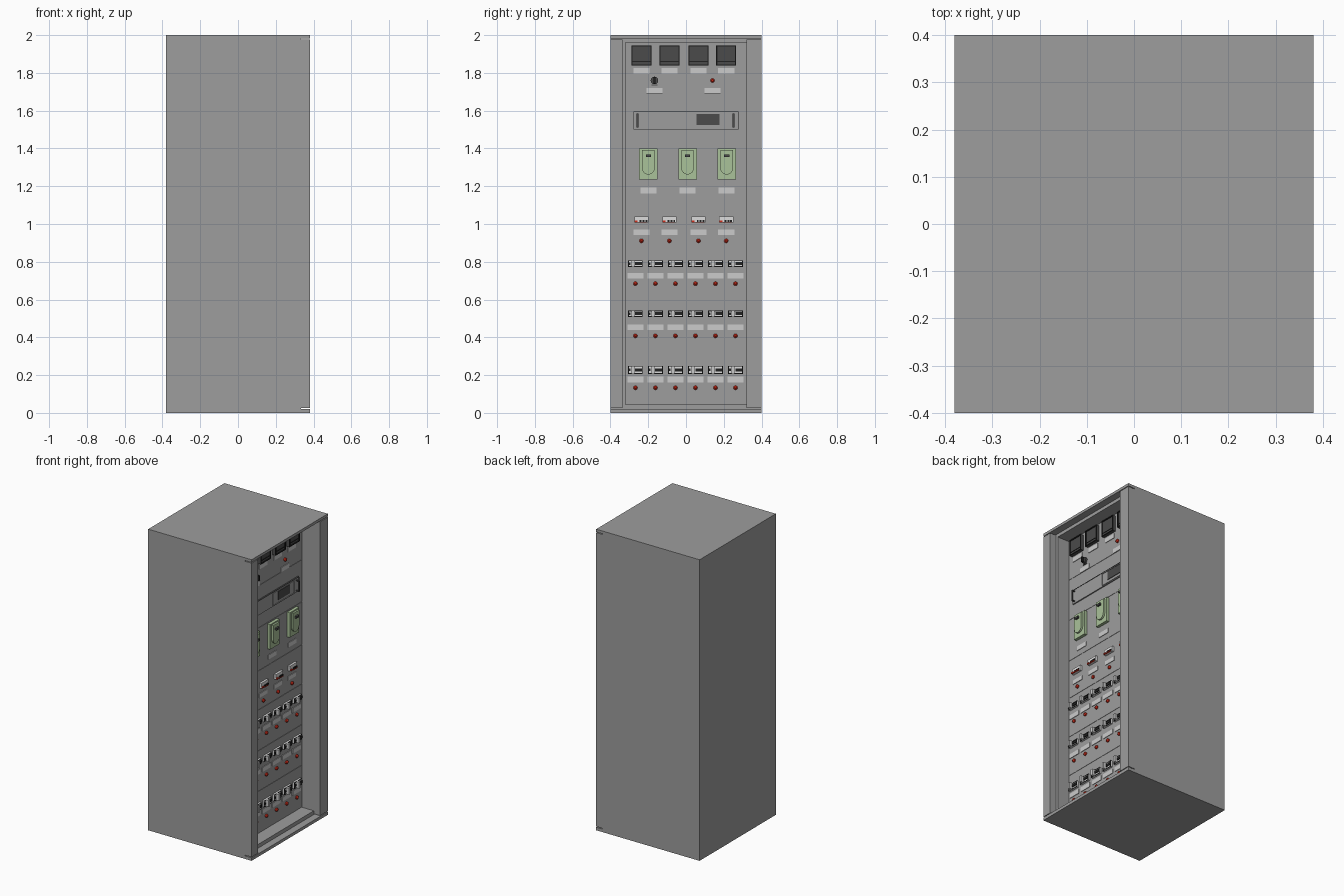
import bpy, bmesh, math
from mathutils import Matrix, Vector

if "Cube" in bpy.data.objects:
    bpy.data.objects.remove(bpy.data.objects["Cube"])


def mat(name, r, g, b):
    m = bpy.data.materials.new(name)
    m.diffuse_color = (r, g, b, 1)
    m.use_nodes = True
    m.node_tree.nodes["Principled BSDF"].inputs["Base Color"].default_value = m.diffuse_color
    return m


GREY = mat("cabinet grey", .34, .34, .34)
LABEL = mat("label grey", .60, .60, .60)
DARK = mat("dark grey", .07, .07, .07)
BLACK = mat("black", .015, .015, .015)
GREEN = mat("pale green", .40, .54, .32)
WHITE = mat("off white", .72, .72, .72)
RED = mat("signal red", .65, .025, .01)

FACE = .245                                   # plane of the instrument panel


class Part:
    """Collects boxes and discs into one mesh object of one colour."""

    def __init__(self, name, material):
        self.name, self.material, self.bm = name, material, bmesh.new()

    def box(self, x0, x1, y0, y1, z0, z1):
        m = Matrix.Translation(((x0 + x1) / 2, (y0 + y1) / 2, (z0 + z1) / 2))
        m = m @ Matrix.Diagonal((x1 - x0, y1 - y0, z1 - z0, 1))
        bmesh.ops.create_cube(self.bm, size=1, matrix=m)

    def plate(self, y, z, w, h, t, base=0):
        """Box standing on the panel, centred at y, z."""
        self.box(FACE + base, FACE + base + t, y - w / 2, y + w / 2, z - h / 2, z + h / 2)

    def disc(self, y, z, r, t, base=0, r2=None, n=16):
        m = Matrix.Translation((FACE + base + t / 2, y, z)) @ Matrix.Rotation(math.pi / 2, 4, 'Y')
        bmesh.ops.create_cone(self.bm, cap_ends=True, segments=n, radius1=r,
                              radius2=r if r2 is None else r2, depth=t, matrix=m)

    def frame(self, y, z, w, h, b, t, base=0):
        """Rectangular rim of border b."""
        for s in (-1, 1):
            self.plate(y, z + s * (h - b) / 2, w, b, t, base)
            self.plate(y + s * (w - b) / 2, z, b, h - 2 * b, t, base)

    def done(self):
        me = bpy.data.meshes.new(self.name)
        self.bm.to_mesh(me)
        self.bm.free()
        me.materials.append(self.material)
        ob = bpy.data.objects.new(self.name, me)
        bpy.context.collection.objects.link(ob)
        return ob


# Cabinet shell: solid rear body, recess walls, end plates and front posts
body = Part("cabinet_body", GREY)
body.box(-.38, FACE - .004, -.4, .4, 0, 2)
body.done()
walls = Part("recess_walls", GREY)
walls.box(FACE - .004, .333, -.4, -.32, 0, 2)
walls.box(FACE - .004, .333, .32, .4, 0, 2)
walls.box(FACE - .004, .333, -.32, .32, 0, .045)
walls.box(FACE - .004, .333, -.32, .32, 1.96, 2)
walls.done()
ends = Part("front_end_plates", GREY)
ends.box(.333, .38, -.4, .4, 0, .02)
ends.box(.333, .38, -.4, .4, 1.982, 2)
ends.done()
posts = Part("front_posts", GREY)
posts.box(.333, .38, -.4, -.335, .025, 1.977)
posts.box(.333, .38, .32, .4, .025, 1.977)
posts.done()

# Instrument panel split by narrow seams
panel = Part("instrument_panels", GREY)
seams = [.045, .325, .595, .865, 1.125, 1.41, 1.69, 1.96]
for a, b in zip(seams, seams[1:]):
    panel.box(FACE - .004, FACE, -.32, .32, a + .001, b - .001)
panel.done()

Y4 = [-.236, -.088, .066, .213]
Y6 = [-.268 + .106 * i for i in range(6)]
Y3 = [-.199, .008, .215]
ROWS = [(.79, .726, .684), (.525, .454, .408), (.228, .177, .133)]

# Label plates
labels = Part("label_plates", LABEL)
for y in Y4:
    labels.plate(y, 1.812, .085, .03, .004)
    labels.plate(y, .957, .085, .028, .004)
for y in (-.167, .14):
    labels.plate(y, 1.706, .085, .03, .004)
for y in Y3:
    labels.plate(y, 1.177, .085, .03, .004)
for _, zl, _ in ROWS:
    for y in Y6:
        labels.plate(y, zl, .085, .03, .004)
labels.done()

# Red signal lamps
lamps = Part("signal_lamps", RED)
spots = [(.14, 1.76)] + [(y, .911) for y in Y4] + [(y, r[2]) for r in ROWS for y in Y6]
for y, z in spots:
    lamps.disc(y, z, .011, .008)
    lamps.disc(y, z, .011, .006, .008, .005)
lamps.done()

# Square meters with raised rim and lower strip
meters = Part("meter_housings", DARK)
rims = Part("meter_rims", BLACK)
for y in Y4:
    meters.plate(y, 1.892, .106, .106, .018)
    rims.frame(y, 1.892, .106, .106, .006, .005, .018)
    rims.plate(y, 1.86, .094, .004, .003, .018)
meters.done()
rims.done()

# Rotary selector switch
knob = Part("selector_switch", DARK)
knob.disc(-.167, 1.76, .02, .012, 0, n=24)
knob.plate(-.167, 1.735, .03, .005, .006)
knob.done()
grip = Part("selector_grip", BLACK)
grip.plate(-.167, 1.76, .010, .034, .018, .012)
grip.done()

# Rack unit with display and two grab handles
unit = Part("rack_unit", GREY)
unit.plate(0, 1.547, .555, .094, .008)
unit.frame(.116, 1.547, .228, .086, .004, .004, .008)
unit.done()
screen = Part("rack_unit_display", DARK)
screen.plate(.117, 1.553, .122, .058, .004, .008)
screen.done()
handles = Part("rack_unit_handles", DARK)
for y in (-.257, .252):
    handles.plate(y, 1.547, .009, .074, .005, .025)
    for s in (-1, 1):
        handles.plate(y, 1.547 + s * .034, .009, .006, .017, .008)
handles.plate(.277, 1.547, .004, .094, .010)
handles.plate(0, 1.595, .555, .003, .010)
handles.done()

# Large green breakers: body, U-shaped raised cover, toggle
breakers = Part("main_breakers", GREEN)
toggles = Part("main_breaker_toggles", DARK)
for y in Y3:
    breakers.plate(y, 1.318, .098, .165, .02)
    # round-bottomed raised cover
    outline = [(-.033, 1.392), (.033, 1.392)]
    outline += [(.033 * math.cos(a), 1.295 - .033 * math.sin(a))
                for a in (math.pi * i / 12 for i in range(13))]
    bm = breakers.bm
    face = bm.faces.new([bm.verts.new((FACE + .020, y + p, q)) for p, q in outline])
    top = bmesh.ops.extrude_face_region(bm, geom=[face])
    bmesh.ops.translate(bm, vec=Vector((.012, 0, 0)),
                        verts=[v for v in top["geom"] if isinstance(v, bmesh.types.BMVert)])
    toggles.plate(y, 1.362, .028, .014, .012, .032)
bmesh.ops.recalc_face_normals(breakers.bm, faces=breakers.bm.faces)
breakers.done()
toggles.done()

# Small breakers: upper row of four, then three rows of six
bases = Part("small_breaker_bases", WHITE)
blacks = Part("small_breaker_inserts", BLACK)
reds = Part("small_breaker_flags", RED)
levers = Part("small_breaker_levers", LABEL)
for y in Y4:
    bases.plate(y, 1.024, .075, .034, .015)
    for i in range(3):
        blacks.plate(y - .004 + i * .015, 1.016, .010, .010, .006, .015)
    reds.plate(y - .028, 1.013, .016, .010, .007, .015)
    reds.plate(y + .006, 1.009, .044, .004, .008, .015)
for zd, _, _ in ROWS:
    for y in Y6:
        h = .042 if zd < .3 else .034
        bases.plate(y, zd, .078, h, .012)
        blacks.plate(y + .019, zd, .040, .016, .006, .012)
        blacks.plate(y - .031, zd, .012, .012, .006, .012)
        blacks.frame(y, zd, .078, h, .004, .002, .012)
        levers.plate(y - .012, zd, .016, h, .022, .012)
for p in (bases, blacks, reds, levers):
    p.done()
